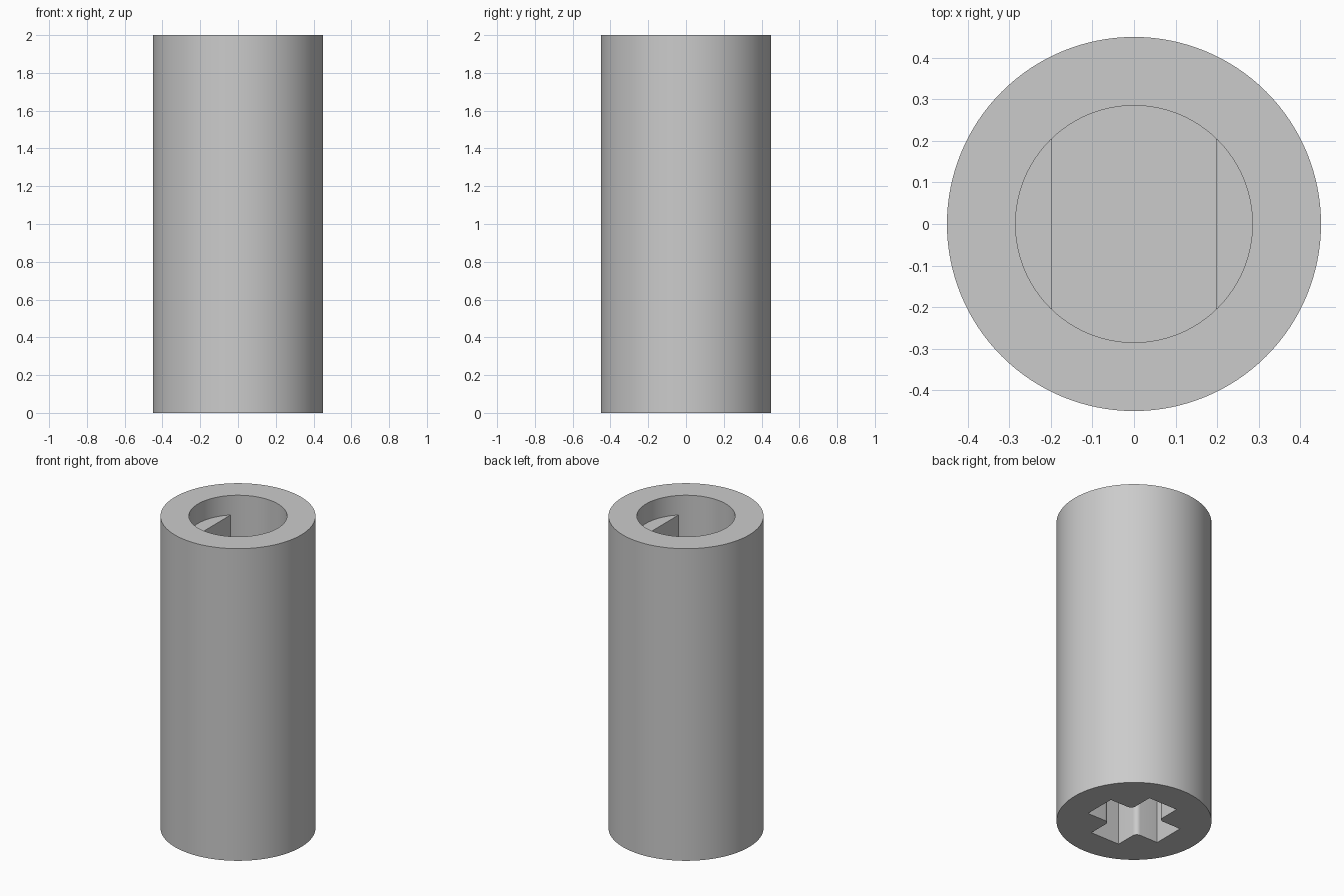
import bpy, bmesh
from math import sin, cos, pi, acos

if "Cube" in bpy.data.objects:
    bpy.data.objects.remove(bpy.data.objects["Cube"])

HEIGHT, OUTER_R, BORE_R = 2.0, 0.45, 0.285
FLAT_X, LEDGE_Z, BORE_FLOOR = 0.197, 1.875, 1.12
ARM_END, ARM_HALF, FILLET, CROSS_TOP = 0.262, 0.103, 0.03, 0.9

grey = bpy.data.materials.new("plain_grey")
grey.use_nodes = True
grey.diffuse_color = (0.6, 0.6, 0.6, 1)
grey.node_tree.nodes["Principled BSDF"].inputs["Base Color"].default_value = (0.6, 0.6, 0.6, 1)


def arc(radius, start, end, steps, cx=0, cy=0):
    angles = [start + (end - start) * i / steps for i in range(steps + 1)]
    return [(cx + radius * cos(a), cy + radius * sin(a)) for a in angles]


def prism(name, outline, bottom, top):
    """Extrude a counter-clockwise outline between two heights."""
    bm = bmesh.new()
    base = bm.faces.new([bm.verts.new((x, y, bottom)) for x, y in outline])
    result = bmesh.ops.extrude_face_region(bm, geom=[base])
    moved = [v for v in result["geom"] if isinstance(v, bmesh.types.BMVert)]
    bmesh.ops.translate(bm, verts=moved, vec=(0, 0, top - bottom))
    bmesh.ops.recalc_face_normals(bm, faces=bm.faces)
    mesh = bpy.data.meshes.new(name)
    bm.to_mesh(mesh)
    bm.free()
    mesh.materials.append(grey)
    obj = bpy.data.objects.new(name, mesh)
    bpy.context.collection.objects.link(obj)
    return obj


def smooth(obj):
    bpy.ops.object.select_all(action="DESELECT")
    obj.select_set(True)
    bpy.context.view_layer.objects.active = obj
    bpy.ops.object.shade_smooth_by_angle(angle=pi / 6)


def cut(target, cutter):
    mod = target.modifiers.new("cut", "BOOLEAN")
    mod.operation, mod.solver, mod.object = "DIFFERENCE", "EXACT", cutter
    bpy.context.view_layer.objects.active = target
    bpy.ops.object.modifier_apply(modifier=mod.name)
    bpy.data.objects.remove(cutter)


# Outer sleeve
sleeve = prism("sleeve", arc(OUTER_R, 0, 2 * pi, 128)[:-1], 0, HEIGHT)

# Round bore from the top
cut(sleeve, prism("bore_cutter", arc(BORE_R, 0, 2 * pi, 96)[:-1], BORE_FLOOR, HEIGHT + 0.1))

# Cross socket from the bottom, with rounded inner corners
cross = []
quarter = [(ARM_END, -ARM_HALF), (ARM_END, ARM_HALF)]
quarter += arc(FILLET, 1.5 * pi, pi, 6, ARM_HALF + FILLET, ARM_HALF + FILLET)
for turn in range(4):
    c, s = ((1, 0), (0, 1), (-1, 0), (0, -1))[turn]
    cross += [(c * x - s * y, s * x + c * y) for x, y in quarter]
cut(sleeve, prism("cross_cutter", cross, -0.1, CROSS_TOP))
smooth(sleeve)

# Flats on both sides of the bore, rooted slightly inside the wall
root_r = BORE_R + 0.005
half = acos(FLAT_X / root_r)
for name, centre in (("left_flat", 0), ("right_flat", pi)):
    smooth(prism(name, arc(root_r, centre - half, centre + half, 24), BORE_FLOOR - 0.01, LEDGE_Z))
